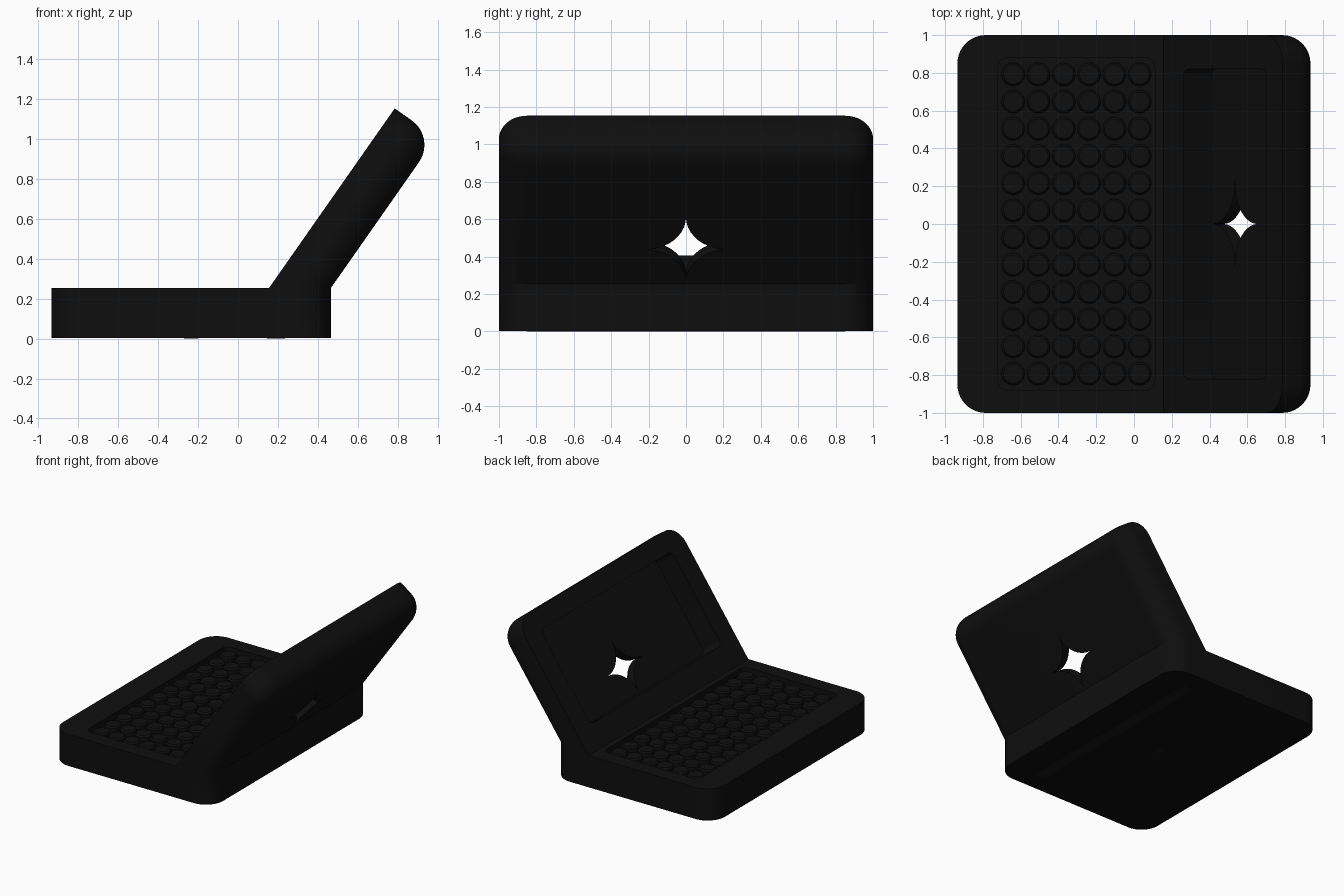
import bpy, bmesh, math
from mathutils import Vector

if "Cube" in bpy.data.objects:
    bpy.data.objects.remove(bpy.data.objects["Cube"])


def material(name, v):
    m = bpy.data.materials.new(name)
    m.diffuse_color = (v, v, v, 1)
    m.use_nodes = True
    m.node_tree.nodes["Principled BSDF"].inputs["Base Color"].default_value = m.diffuse_color
    return m


BLACK = material("matte_black", 0.0045)
GREY = material("rubber_grey", 0.008)
HALF = 1.0                      # half width along y
HINGE = Vector((0.155, 0, 0.25))
UP = Vector((0.573, 0, 0.819))      # along the lid
INTO = Vector((0.819, 0, -0.573))   # through the lid


def lid(t, y, d):
    return HINGE + UP * t + INTO * d + Vector((0, y, 0))


def prism(name, bottom, top, mat=BLACK):
    """Solid between two matching outlines."""
    bm = bmesh.new()
    a = [bm.verts.new(p) for p in bottom]
    b = [bm.verts.new(p) for p in top]
    n = len(a)
    bm.faces.new(a)
    bm.faces.new(b)
    for i in range(n):
        bm.faces.new((a[i], a[(i + 1) % n], b[(i + 1) % n], b[i]))
    bmesh.ops.recalc_face_normals(bm, faces=bm.faces)
    return finish(name, bm, mat)


def finish(name, bm, mat):
    me = bpy.data.meshes.new(name)
    bm.to_mesh(me)
    bm.free()
    me.materials.append(mat)
    ob = bpy.data.objects.new(name, me)
    bpy.context.collection.objects.link(ob)
    return ob


def activate(ob):
    bpy.ops.object.select_all(action='DESELECT')
    ob.select_set(True)
    bpy.context.view_layer.objects.active = ob


def cut(ob, cutter):
    mod = ob.modifiers.new("cut", 'BOOLEAN')
    mod.operation = 'DIFFERENCE'
    mod.solver = 'EXACT'
    mod.object = cutter
    activate(ob)
    bpy.ops.object.modifier_apply(modifier=mod.name)
    bpy.data.objects.remove(cutter)


def rounded(cx, cy, hx, hy, r, n=5):
    pts = []
    for k, (sx, sy) in enumerate(((1, 1), (-1, 1), (-1, -1), (1, -1))):
        for i in range(n + 1):
            a = (k + i / n) * math.pi / 2
            pts.append((cx + sx * (hx - r) + r * math.cos(a),
                        cy + sy * (hy - r) + r * math.sin(a)))
    return pts


# Shell: base and open lid as one bent profile with rounded outer edges
profile = [(-0.935, 0), (0.465, 0), (0.465, 0.25), (0.993, 1.004),
           (0.785, 1.15), (0.155, 0.25), (-0.935, 0.25)]
bm = bmesh.new()
left = [bm.verts.new((x, -HALF, z)) for x, z in profile]
right = [bm.verts.new((x, HALF, z)) for x, z in profile]
n = len(profile)
bm.faces.new(left)
bm.faces.new(right)
for i in range(n):
    j = (i + 1) % n
    bm.faces.new((left[i], left[j], right[j], right[i]))
bmesh.ops.recalc_face_normals(bm, faces=bm.faces)
round_edges = [bm.edges.get((left[3], right[3]))]
for side in (left, right):
    for i, j in ((1, 2), (2, 3), (3, 4), (6, 0)):
        round_edges.append(bm.edges.get((side[i], side[j])))
bmesh.ops.bevel(bm, geom=round_edges, offset=0.15, offset_type='OFFSET',
                segments=10, profile=0.5, affect='EDGES', clamp_overlap=False)
shell = finish("shell", bm, BLACK)

# Keyboard well
well = rounded(-0.305, 0, 0.415, 0.88, 0.05)
cut(shell, prism("well_cutter", [(x, y, 0.2) for x, y in well],
                 [(x, y, 0.3) for x, y in well]))

# Deep screen opening
screen = rounded(0.567, 0, 0.382, 0.82, 0.04)
cut(shell, prism("screen_cutter", [lid(t, y, -0.05) for t, y in screen],
                 [lid(t, y, 0.18) for t, y in screen]))

# Four-pointed star hole through the back of the lid
star = []
RT, RY, STEPS = 0.21, 0.22, 10
for k, (sx, sy) in enumerate(((1, 1), (-1, 1), (-1, -1), (1, -1))):
    for i in range(STEPS):
        a = i / STEPS * math.pi / 2
        u, v = 1 - math.sin(a), 1 - math.cos(a)
        if k % 2:
            u, v = v, u
        star.append((0.403 + sx * u * RT, sy * v * RY))
cut(shell, prism("star_cutter", [lid(t, y, 0.1) for t, y in star],
                 [lid(t, y, 0.4) for t, y in star]))
activate(shell)
bpy.ops.object.shade_smooth_by_angle(angle=math.radians(30))

# Round keys in a grid
bm = bmesh.new()
for i in range(6):
    for j in range(12):
        x = -0.305 + (i - 2.5) * 0.134
        y = (j - 5.5) * 0.144
        rings = []
        for r, z in ((0.062, 0.19), (0.062, 0.228), (0.052, 0.24)):
            rings.append([bm.verts.new((x + r * math.cos(a * math.pi / 8),
                                        y + r * math.sin(a * math.pi / 8), z))
                          for a in range(16)])
        for lo, hi in zip(rings, rings[1:]):
            for a in range(16):
                b = (a + 1) % 16
                bm.faces.new((lo[a], lo[b], hi[b], hi[a]))
        bm.faces.new(rings[-1])
keys = finish("keys", bm, BLACK)
activate(keys)
bpy.ops.object.shade_smooth_by_angle(angle=math.radians(30))

# Underside: long grip strip and round centre pad
strip = rounded(0.19, 0, 0.045, 0.85, 0.02)
prism("grip_strip", [(x, y, -0.003) for x, y in strip],
      [(x, y, 0.003) for x, y in strip], GREY)
pad = rounded(-0.235, 0, 0.035, 0.035, 0.035)
pad = [(-0.235 + 0.035 * math.cos(a * math.pi / 10),
        0.035 * math.sin(a * math.pi / 10)) for a in range(20)]
prism("centre_pad", [(x, y, -0.003) for x, y in pad],
      [(x, y, 0.003) for x, y in pad], GREY)

# Stand everything on the ground
for ob in bpy.context.scene.objects:
    ob.location.z += 0.003
